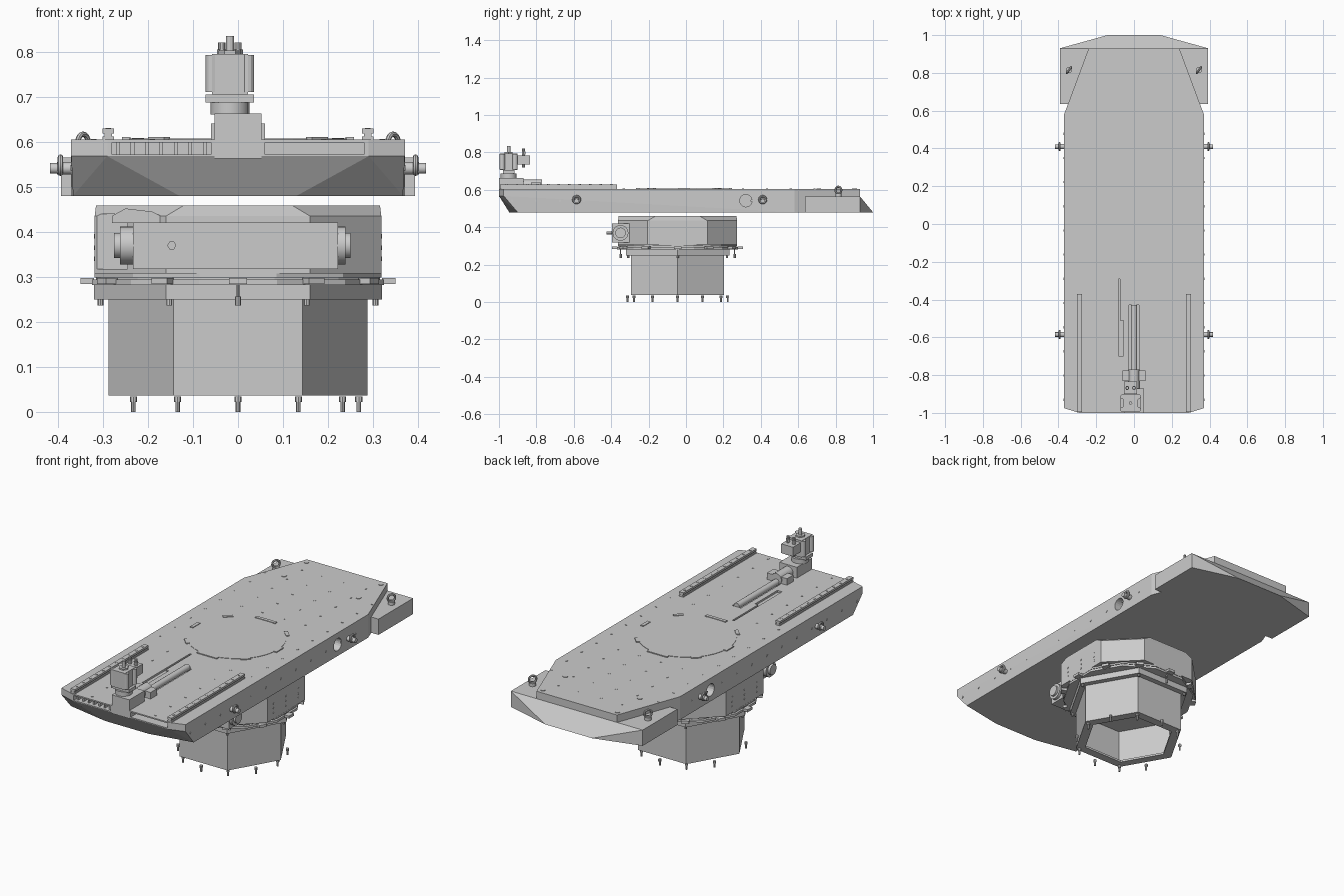
import bpy, bmesh, math
from mathutils import Vector, Matrix

if "Cube" in bpy.data.objects:
    bpy.data.objects.remove(bpy.data.objects["Cube"])

CY = -0.045          # pedestal axis in y
ROT = {'z': Matrix.Identity(4), 'x': Matrix.Rotation(math.pi / 2, 4, 'Y'),
       'y': Matrix.Rotation(-math.pi / 2, 4, 'X')}


def box(bm, x0, x1, y0, y1, z0, z1, turn=0):
    c = Vector(((x0 + x1) / 2, (y0 + y1) / 2, (z0 + z1) / 2))
    m = Matrix.Translation(c) @ Matrix.Rotation(turn, 4, 'Z') @ Matrix.Diagonal((x1 - x0, y1 - y0, z1 - z0, 1))
    bmesh.ops.create_cube(bm, size=1, matrix=m)


def lathe(bm, loc, profile, n=12, axis='z', phase=0.0):
    """Loft n-sided rings given as (radius, height) along an axis."""
    m = Matrix.Translation(loc) @ ROT[axis]
    rings = []
    for r, h in profile:
        rings.append([bm.verts.new(m @ Vector((r * math.cos(phase + i * math.tau / n),
                      r * math.sin(phase + i * math.tau / n), h))) for i in range(n)])
    for a, b in zip(rings, rings[1:]):
        for i in range(n):
            j = (i + 1) % n
            bm.faces.new((a[i], a[j], b[j], b[i]))
    bm.faces.new(rings[0][::-1])
    bm.faces.new(rings[-1])


def cyl(bm, loc, r, h, n=12, axis='z', phase=0.0):
    lathe(bm, loc, [(r, 0), (r, h)], n, axis, phase)


def hull(bm, pts):
    vs = [bm.verts.new(p) for p in pts]
    bmesh.ops.convex_hull(bm, input=vs)
    bmesh.ops.dissolve_limit(bm, angle_limit=0.01, verts=bm.verts[:], edges=bm.edges[:])


def torus(bm, c, R, r, across, n=16, k=8):
    """Ring in the plane holding z and the given axis."""
    u, w = Vector(across), Vector((0, 0, 1))
    v = u.cross(w)
    rows = []
    for i in range(n):
        d = u * math.cos(i * math.tau / n) + w * math.sin(i * math.tau / n)
        rows.append([bm.verts.new(Vector(c) + d * (R + r * math.cos(j * math.tau / k)) + v * r * math.sin(j * math.tau / k))
                     for j in range(k)])
    for i in range(n):
        for j in range(k):
            a, b = rows[i], rows[(i + 1) % n]
            bm.faces.new((a[j], b[j], b[(j + 1) % k], a[(j + 1) % k]))


def finish(name, bm, smooth=False):
    bmesh.ops.recalc_face_normals(bm, faces=bm.faces[:])
    me = bpy.data.meshes.new(name)
    bm.to_mesh(me)
    bm.free()
    ob = bpy.data.objects.new(name, me)
    bpy.context.collection.objects.link(ob)
    if smooth:
        bpy.ops.object.select_all(action='DESELECT')
        bpy.context.view_layer.objects.active = ob
        ob.select_set(True)
        bpy.ops.object.shade_smooth_by_angle(angle=math.radians(40))
    return ob


def cut(ob, bm):
    tool = finish('cutter', bm)
    tool.hide_render = True
    mod = ob.modifiers.new('cut', 'BOOLEAN')
    mod.operation, mod.object, mod.solver = 'DIFFERENCE', tool, 'EXACT'
    bpy.context.view_layer.objects.active = ob
    bpy.ops.object.modifier_apply(modifier=mod.name)
    bpy.data.objects.remove(tool)


def polar(r, deg, z):
    a = math.radians(deg)
    return Vector((r * math.cos(a), CY + r * math.sin(a), z))


# Hollow hexagonal pedestal with a bottom flange
bm = bmesh.new()
cyl(bm, (0, CY, 0.037), 0.287, 0.215, 6)
ped = finish('pedestal', bm)
bm = bmesh.new()
lathe(bm, (0, CY, 0.03), [(0.235, 0), (0.235, 0.018), (0.277, 0.018), (0.277, 0.21)], 6)
cut(ped, bm)

# Pedestal head plate and bearing flanges
bm = bmesh.new()
cyl(bm, (0, CY, 0.25), 0.32, 0.032, 6)
finish('pedestal_head', bm)
bm = bmesh.new()
cyl(bm, (0, CY, 0.282), 0.335, 0.012, 12, phase=math.pi / 12)
cyl(bm, (0, CY, 0.294), 0.315, 0.006, 24)
cyl(bm, (0, CY, 0.299), 0.33, 0.009, 12, phase=math.pi / 12)
finish('bearing_flange', bm)
bm = bmesh.new()
for d in range(0, 360, 30):
    p = polar(0.335, d, 0.29)
    box(bm, p.x - 0.015, p.x + 0.015, p.y - 0.02, p.y + 0.02, 0.284, 0.298, math.radians(d))
finish('flange_lugs', bm)

# Floor anchors and flange bolts
bm = bmesh.new()
for d in range(0, 360, 30):
    if d != 180:
        lathe(bm, polar(0.268, d, 0), [(0.005, 0), (0.005, 0.022), (0.008, 0.022), (0.008, 0.035)], 8)
finish('floor_anchors', bm)
bm = bmesh.new()
for d in (0, 60, 90, 120, 180, 240, 270, 300):
    lathe(bm, polar(0.305, d, 0.237), [(0.0065, 0), (0.0065, 0.02), (0.003, 0.02), (0.003, 0.08)], 8)
finish('flange_bolts', bm)

# Octagonal rotating housing with chamfered top
def octagon(a, b, z):
    return [(sx * p, CY + sy * q, z) for sx in (-1, 1) for sy in (-1, 1) for p, q in ((a, b), (b, a))]
bm = bmesh.new()
hull(bm, octagon(0.318, 0.16, 0.308) + octagon(0.318, 0.16, 0.435) + octagon(0.315, 0.12, 0.459))
house = finish('rotating_housing', bm)
bm = bmesh.new()
box(bm, -0.34, -0.245, -0.40, -0.21, 0.318, 0.44)
cut(house, bm)
bm = bmesh.new()
for s in (-1, 1):
    for y in (-0.15, -0.045, 0.06):
        for z in (0.34, 0.365, 0.39):
            cyl(bm, (s * 0.318 - 0.002, y, z), 0.005, 0.004, 8, 'x')
finish('housing_screws', bm)

# Worm drive across the front
bm = bmesh.new()
box(bm, -0.233, 0.222, -0.395, -0.29, 0.318, 0.421)
finish('worm_box', bm)
bm = bmesh.new()
cyl(bm, (-0.262, -0.35, 0.37), 0.042, 0.5, 24, 'x')
cyl(bm, (-0.275, -0.35, 0.37), 0.028, 0.525, 24, 'x')
finish('worm_shaft', bm, True)
bm = bmesh.new()
hull(bm, [(x, y, z) for y in (-0.35, -0.25) for x, z in
          ((-0.28, 0.42), (-0.28, 0.435), (-0.25, 0.452), (-0.19, 0.445), (-0.14, 0.42))])
finish('worm_cover', bm)
bm = bmesh.new()
cyl(bm, (-0.147, -0.425, 0.37), 0.010, 0.035, 6, 'y')
for x, r in ((-0.178, 0.004), (0, 0.009), (0.19, 0.005)):
    cyl(bm, (x, -0.398, 0.37), r, 0.006, 12, 'y')
finish('worm_plugs', bm)

# Long table slab with tapered back and faceted front underside
bm = bmesh.new()
half = [(0.37, -0.975, 0.605), (0.29, -1, 0.605), (0.37, -0.975, 0.568), (0.29, -1, 0.568),
        (0.13, -0.945, 0.48), (0.366, -0.9, 0.48), (0.37, 0.58, 0.48), (0.37, 0.58, 0.605),
        (0.24, 0.93, 0.48), (0.24, 0.93, 0.605)]
hull(bm, [(s * x, y, z) for s in (-1, 1) for x, y, z in half])
table = finish('table', bm)
for s in (-1, 1):
    bm = bmesh.new()                                  # side lifting hole
    cyl(bm, (s * 0.35 - 0.06, 0.32, 0.542), 0.033, 0.12, 20, 'x')
    cut(table, bm)
    bm = bmesh.new()                                  # front window
    box(bm, min(s * .06, s * .28), max(s * .06, s * .28), -1.05, -0.93, 0.572, 0.598)
    cut(table, bm)
for x0, x1, y0, y1, z in ((-0.026, 0.026, -0.78, -0.43, 0.58), (-0.083, -0.073, -0.60, -0.29, 0.595),
                          (-0.083, -0.055, -0.70, -0.51, 0.595)):
    bm = bmesh.new()                                  # screw and cable slots
    box(bm, x0, x1, y0, y1, z, 0.65)
    cut(table, bm)
bm = bmesh.new()
for i in range(7):
    box(bm, -0.27 + i * 0.032, -0.262 + i * 0.032, -0.985, -0.93, 0.57, 0.6)
finish('window_ribs', bm)

# Lower back cover with sloping nose
bm = bmesh.new()
hull(bm, [(s * x, y, z) for s in (-1, 1) for x, y, z in
          ((0.393, 0.635, 0.48), (0.393, 0.93, 0.48), (0.14, 1, 0.48), (0.393, 0.635, 0.565), (0.393, 0.93, 0.565))])
finish('back_cover', bm)

# Centre plate and its clamps
bm = bmesh.new()
cyl(bm, (0, -0.01, 0.6), 0.243, 0.007, 48)
finish('centre_plate', bm)
bm = bmesh.new()
for d, w in ((0, .03), (45, .025), (90, .06), (135, .025), (180, .03), (225, .025), (270, .06), (315, .025)):
    p = polar(0.248, d, 0.6) + Vector((0, 0.035, 0))
    box(bm, p.x - 0.009, p.x + 0.009, p.y - w, p.y + w, 0.6, 0.61, math.radians(d))
finish('plate_clamps', bm)

# Table screws on top and along the sides
bm = bmesh.new()
for s in (-1, 1):
    for x in (0.065, 0.19, 0.32):
        for i in range(15):
            y = -0.97 + i * 0.1275
            if (x > 0.3 and (y > 0.72 or y < -0.35)) or math.hypot(x, y) < 0.28 or (x < 0.1 and y < -0.27):
                continue
            cyl(bm, (s * x, y, 0.603), 0.006, 0.0035, 8)
    for y in (0.71, 0.9):
        cyl(bm, (s * 0.222, y, 0.6), 0.013, 0.008, 12)
    for i in range(12):
        cyl(bm, (s * 0.37 - 0.002, -0.93 + i * 0.128, 0.542), 0.006, 0.004, 8, 'x')
finish('table_screws', bm)

# Linear rails: narrow web under a wider head
bm = bmesh.new()
for s in (-1, 1):
    c = s * 0.288
    box(bm, c - 0.013, c + 0.013, -0.995, -0.37, 0.603, 0.612)
    box(bm, c - 0.008, c + 0.008, -0.995, -0.37, 0.61, 0.62)
    box(bm, c - 0.013, c + 0.013, -0.995, -0.37, 0.618, 0.629)
    for i in range(11):
        cyl(bm, (c, -0.96 + i * 0.056, 0.627), 0.006, 0.004, 8)
finish('rails', bm)

# Lifting eyes on the back cover and on both sides
bm = bmesh.new()
for s in (-1, 1):
    cyl(bm, (s * 0.344, 0.815, 0.563), 0.017, 0.018, 12)
    torus(bm, (s * 0.344, 0.815, 0.598), 0.019, 0.006, (0.6, 0.8, 0))
    for y in (-0.585, 0.41):
        cyl(bm, (s * 0.385 - 0.017, y, 0.541), 0.014, 0.034, 12, 'x')
        torus(bm, (s * 0.394, y, 0.548), 0.018, 0.006, (0, 1, 0))
        cyl(bm, (s * 0.409 - 0.008, y, 0.541), 0.012, 0.016, 12, 'x')
finish('lifting_eyes', bm, True)

# Feed screw, its nut and gearbox
bm = bmesh.new()
cyl(bm, (0, -0.87, 0.608), 0.017, 0.44, 16, 'y')
cyl(bm, (0, -0.87, 0.625), 0.03, 0.1, 16, 'y')
finish('feed_screw', bm, True)
bm = bmesh.new()
box(bm, -0.052, 0.052, -1.0, -0.87, 0.563, 0.663)
box(bm, -0.06, 0.06, -0.83, -0.775, 0.6, 0.64)
for x in (-0.044, 0.044):
    for z in (0.572, 0.654):
        cyl(bm, (x, -1.0, z), 0.005, 0.13, 8, 'y')
finish('gearbox', bm)

# Upright motor with ports and side valve
bm = bmesh.new()
mx, my = -0.018, -0.948
lathe(bm, (mx, my, 0.66), [(0.043, 0), (0.043, 0.027), (0.028, 0.027), (0.028, 0.05)], 16)
finish('motor_base', bm, True)
bm = bmesh.new()
box(bm, mx - 0.054, mx + 0.054, my - 0.03, my + 0.03, 0.687, 0.705)
box(bm, mx - 0.04, mx + 0.04, my - 0.046, my + 0.046, 0.705, 0.795)
for sx in (-1, 1):
    for sy in (-1, 1):
        cyl(bm, (mx + sx * 0.04, my + sy * 0.034, 0.71), 0.014, 0.083, 12)
finish('motor', bm)
bm = bmesh.new()
box(bm, mx - 0.035, mx + 0.035, -0.9, -0.835, 0.735, 0.785)
cyl(bm, (mx, my, 0.79), 0.009, 0.045, 12)
for x in (-0.018, 0.018):
    cyl(bm, (mx + x, my + 0.08, 0.72), 0.008, 0.1, 10)
    cyl(bm, (mx + x, my + 0.08, 0.79), 0.011, 0.015, 6)
cyl(bm, (mx, my, 0.79), 0.025, 0.012, 6)
finish('motor_ports', bm)
